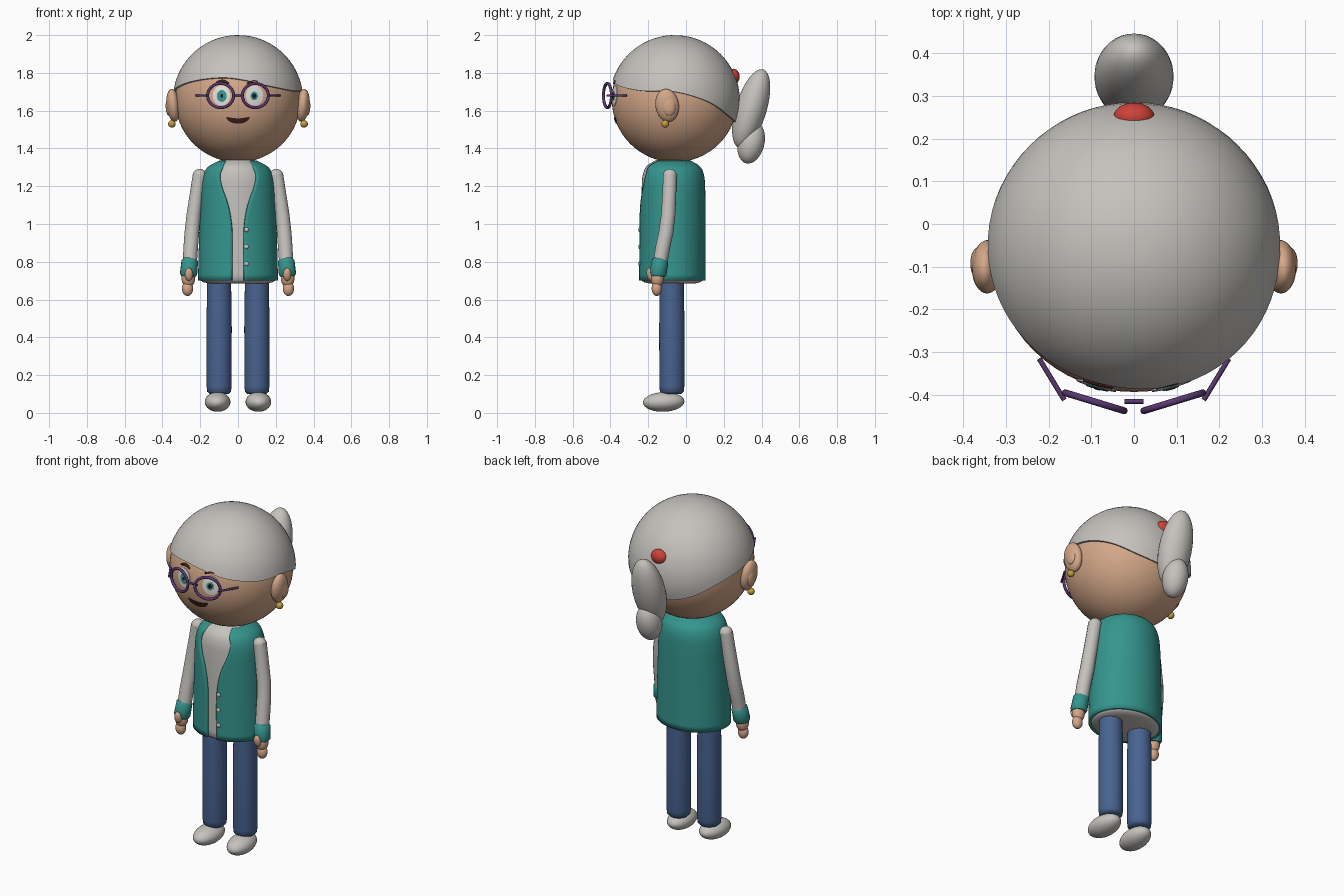
import bpy, bmesh, math
from mathutils import Vector

cube = bpy.data.objects.get("Cube")
if cube:
    bpy.data.objects.remove(cube, do_unlink=True)


def material(name, r, g, b):
    m = bpy.data.materials.new(name)
    m.use_nodes = True
    m.diffuse_color = (r, g, b, 1)
    m.node_tree.nodes["Principled BSDF"].inputs["Base Color"].default_value = (r, g, b, 1)
    return m


GREY = material("light grey", .56, .54, .51)
TEAL = material("teal", .035, .30, .27)
SKIN = material("skin", .66, .39, .25)
DENIM = material("denim blue", .065, .125, .28)
RED = material("red", .62, .055, .04)
GOLD = material("gold", .55, .34, .05)
PURPLE = material("purple", .10, .04, .16)
BROWN = material("dark brown", .05, .015, .01)
WHITE = material("eye white", .78, .76, .72)
BLACK = material("pupil black", .01, .01, .012)

HEAD = Vector((0, -.06, 1.66))
SKIN_R, HAIR_R = .333, .345


def finish(name, bm, mat, sharp=40):
    bmesh.ops.recalc_face_normals(bm, faces=bm.faces)
    me = bpy.data.meshes.new(name)
    bm.to_mesh(me)
    bm.free()
    me.materials.append(mat)
    ob = bpy.data.objects.new(name, me)
    bpy.context.collection.objects.link(ob)
    bpy.ops.object.select_all(action='DESELECT')
    ob.select_set(True)
    bpy.context.view_layer.objects.active = ob
    bpy.ops.object.shade_smooth_by_angle(angle=math.radians(sharp))
    return ob


def ellipsoid(name, mat, loc, size, rot=(0, 0, 0), seg=32):
    bm = bmesh.new()
    bmesh.ops.create_uvsphere(bm, u_segments=seg, v_segments=seg // 2, radius=1)
    ob = finish(name, bm, mat)
    ob.location, ob.scale = loc, size
    ob.rotation_euler = [math.radians(a) for a in rot]
    return ob


def spline(keys, t):
    """Smooth value through sorted (position, value) keys."""
    i = max(0, min(len(keys) - 2, sum(k[0] <= t for k in keys) - 1))
    slope = lambda a, b: (keys[b][1] - keys[a][1]) / (keys[b][0] - keys[a][0])
    (x0, y0), (x1, y1) = keys[i], keys[i + 1]
    m0, m1 = slope(max(i - 1, 0), i + 1), slope(i, min(i + 2, len(keys) - 1))
    h, u = x1 - x0, (t - x0) / (x1 - x0)
    return (y0 + (y1 - y0) * u * u * (3 - 2 * u)
            + h * u * (1 - u) * (m0 * (1 - u) - m1 * u))


def bridge(bm, rows, closed):
    for a, b in zip(rows, rows[1:]):
        n = len(a)
        for j in range(n if closed else n - 1):
            k = (j + 1) % n
            bm.faces.new((a[j], a[k], b[k], b[j]))


def loft(name, mat, center, rows, gap=None, seg=48, sharp=40):
    """Stack elliptical rings (z, rx, ry); gap(z) leaves a front opening."""
    bm = bmesh.new()
    rings = []
    for z, rx, ry in rows:
        start = math.asin(min(gap(z) / rx, 1)) if gap else 0
        n = seg + 1 if gap else seg
        angles = [start + (2 * math.pi - 2 * start) * j / seg for j in range(n)]
        rings.append([bm.verts.new((center[0] + rx * math.sin(a),
                                    center[1] - ry * math.cos(a), z)) for a in angles])
    bridge(bm, rings, not gap)
    if not gap:
        bm.faces.new(rings[0])
        bm.faces.new(rings[-1])
    return finish(name, bm, mat, sharp)


def tube(name, mat, points, radii, seg=6, cyclic=False):
    """Round tube along a path, turned into a mesh."""
    cu = bpy.data.curves.new(name, 'CURVE')
    cu.dimensions, cu.bevel_depth, cu.bevel_resolution = '3D', 1, seg
    cu.use_fill_caps = True
    sp = cu.splines.new('POLY')
    sp.points.add(len(points) - 1)
    sp.use_cyclic_u = cyclic
    for p, co, r in zip(sp.points, points, radii):
        p.co, p.radius = (*co, 1), r
    tmp = bpy.data.objects.new(name + " path", cu)
    bpy.context.collection.objects.link(tmp)
    me = bpy.data.meshes.new_from_object(
        tmp.evaluated_get(bpy.context.evaluated_depsgraph_get()))
    bm = bmesh.new()
    bm.from_mesh(me)
    bpy.data.objects.remove(tmp, do_unlink=True)
    return finish(name, bm, mat, 50)


def on_face(x, z, lift):
    r = SKIN_R + lift
    return (x, HEAD.y - math.sqrt(r * r - x * x - (z - HEAD.z) ** 2), z)


def plate(name, mat, cx, cz, outline, lift):
    """Thin painted shape that follows the curve of the face."""
    bm = bmesh.new()
    rings = [[bm.verts.new(on_face(cx + x * s, cz + z * s, h)) for x, z in outline]
             for s, h in ((1, -.002), (1, lift), (.7, lift), (.4, lift), (.1, lift))]
    bridge(bm, rings, True)
    bm.faces.new(rings[-1])
    return finish(name, bm, mat)


def oval(rx, rz, n=28):
    return [(rx * math.cos(2 * math.pi * i / n), rz * math.sin(2 * math.pi * i / n))
            for i in range(n)]


# Head and hair cap with a wavy fringe
ellipsoid("head", SKIN, HEAD, [SKIN_R] * 3, seg=64)
fringe = [(-180, 1.53), (-150, 1.57), (-120, 1.65), (-90, 1.70), (-48, 1.755),
          (-15, 1.775), (8, 1.76), (30, 1.73), (60, 1.705), (90, 1.70),
          (120, 1.65), (150, 1.57), (180, 1.53)]
bm = bmesh.new()
steps, seg = 20, 72
rings = []
for i in range(1, steps + 2):
    ring = []
    for j in range(seg):
        deg = -180 + 360 * j / seg
        r = HAIR_R if i <= steps else SKIN_R - .01
        end = math.acos((spline(fringe, deg) - HEAD.z + .005) / HAIR_R)
        t, a = end * min(i, steps) / steps, math.radians(deg)
        ring.append(bm.verts.new((r * math.sin(t) * math.sin(a),
                                  HEAD.y - r * math.sin(t) * math.cos(a),
                                  HEAD.z - .005 + r * math.cos(t))))
    rings.append(ring)
bridge(bm, rings, True)
bm.faces.new(rings[0])
finish("hair_cap", bm, GREY)

# Ponytail
ellipsoid("ponytail_upper", GREY, (0, .345, 1.61), (.093, .082, .218), (-17, 0, 0))
ellipsoid("ponytail_tip", GREY, (0, .345, 1.43), (.07, .07, .112), (-14, 0, 0))
ellipsoid("hair_bobble", RED, (0, .25, 1.78), (.048, .034, .042))

# Face
mouth = [(.062 * math.cos(math.pi * i / 14), -.036 * math.sin(math.pi * i / 14))
         for i in range(15)] + [(-.03, -.006), (0, -.008), (.03, -.006)]
plate("mouth", BROWN, 0, 1.557, [(x, z + .01) for x, z in mouth], .004)
for s, side, iris, pupil in ((-1, "right", .026, .008), (1, "left", .019, .011)):
    plate(side + "_eye", WHITE, s * .088, 1.68, oval(.046, .054), .003)
    plate(side + "_iris", TEAL, s * .086, 1.678, oval(iris, iris * 1.2), .005)
    plate(side + "_pupil", BLACK, s * .086, 1.678, oval(pupil, pupil * 1.2), .0065)
    brow = [on_face(s * (.05 + .017 * i), 1.745 + .012 * math.sin(math.pi * i / 4), .004)
            for i in range(5)]
    tube(side + "_eyebrow", BROWN, brow, [.004, .007, .008, .007, .004], 3)

    # Glasses
    lens = [(s * (.092 + .069 * math.cos(a)), -.416 + .021 * math.cos(a),
             1.68 + .064 * math.sin(a))
            for a in (2 * math.pi * i / 32 for i in range(32))]
    tube(side + "_glasses_rim", PURPLE, lens, [.008] * 32, 3, cyclic=True)
    tube(side + "_glasses_temple", PURPLE,
         [(s * .163, -.412, 1.68), (s * .222, -.315, 1.68)], [.006] * 2, 3)

    # Ears and earrings
    ellipsoid(side + "_ear", SKIN, (s * .343, -.10, 1.628), (.036, .062, .088), (8, s * 6, 0))
    ellipsoid(side + "_ear_fold", SKIN, (s * .366, -.092, 1.625), (.017, .036, .052), (8, 0, 0))
    ellipsoid(side + "_earring", GOLD, (s * .35, -.11, 1.53), [.02] * 3, seg=20)

    # Arms
    ellipsoid(side + "_shoulder", GREY, (s * .203, -.085, 1.255), [.037] * 3)
    tube(side + "_sleeve", GREY,
         [(s * .203, -.085, 1.26), (s * .217, -.088, 1.17), (s * .235, -.094, 1.05),
          (s * .244, -.105, .96), (s * .25, -.122, .88), (s * .255, -.138, .79)],
         [.037, .037, .038, .039, .039, .038])
    tube(side + "_cuff", TEAL,
         [(s * .254, -.135, .815), (s * .255, -.137, .805), (s * .262, -.149, .735),
          (s * .263, -.150, .722)], [.036, .044, .046, .037])
    ellipsoid(side + "_palm", SKIN, (s * .263, -.152, .712), (.036, .034, .048))
    ellipsoid(side + "_fingers", SKIN, (s * .267, -.155, .658), (.03, .027, .039))
    ellipsoid(side + "_thumb", SKIN, (s * .26, -.19, .733), (.021, .018, .035), (12, 0, 0))

    # Legs and shoes
    loft(side + "_trouser_leg", DENIM, (s * .1, -.075),
         [(.10, .05, .05), (.112, .063, .063), (.14, .066, .066),
          (.45, .067, .067), (.73, .063, .063)], seg=32, sharp=60)
    ellipsoid(side + "_shoe", GREY, (s * .108, -.118, .058), (.068, .11, .052), (2, 0, s * 3))
tube("glasses_bridge", PURPLE, [(-.022, -.415, 1.68), (.022, -.415, 1.68)], [.006] * 2, 3)

# Torso: shirt inside an open waistcoat
width = [(.70, .212), (.9, .207), (1.1, .20), (1.2, .195), (1.26, .184), (1.305, .157), (1.335, .10)]
depth = [(.70, .177), (.9, .176), (1.1, .176), (1.2, .174), (1.26, .168), (1.305, .147), (1.335, .10)]
opening = [(.70, .032), (.95, .031), (1.05, .042), (1.12, .06), (1.2, .09),
           (1.26, .10), (1.30, .085), (1.335, .065)]
heights = [.70 + .635 * (1 - (1 - i / 28) ** 1.5) for i in range(29)]
body = [(z, spline(width, z), spline(depth, z)) for z in heights]
loft("shirt", GREY, (0, -.073), [(.685, .15, .12), (.692, .185, .15)]
     + [(z + .003, rx - .013, ry - .013) for z, rx, ry in body], sharp=60)
vest = loft("waistcoat", TEAL, (0, -.073), body, gap=lambda z: spline(opening, z), seg=64)
shell = vest.modifiers.new("thickness", 'SOLIDIFY')
shell.thickness, shell.offset = .016, -1

# Waistcoat buttons
for z in (.97, .88, .79):
    ellipsoid("button", GREY, (.045, -.246, z), (.012, .007, .012), seg=16)
